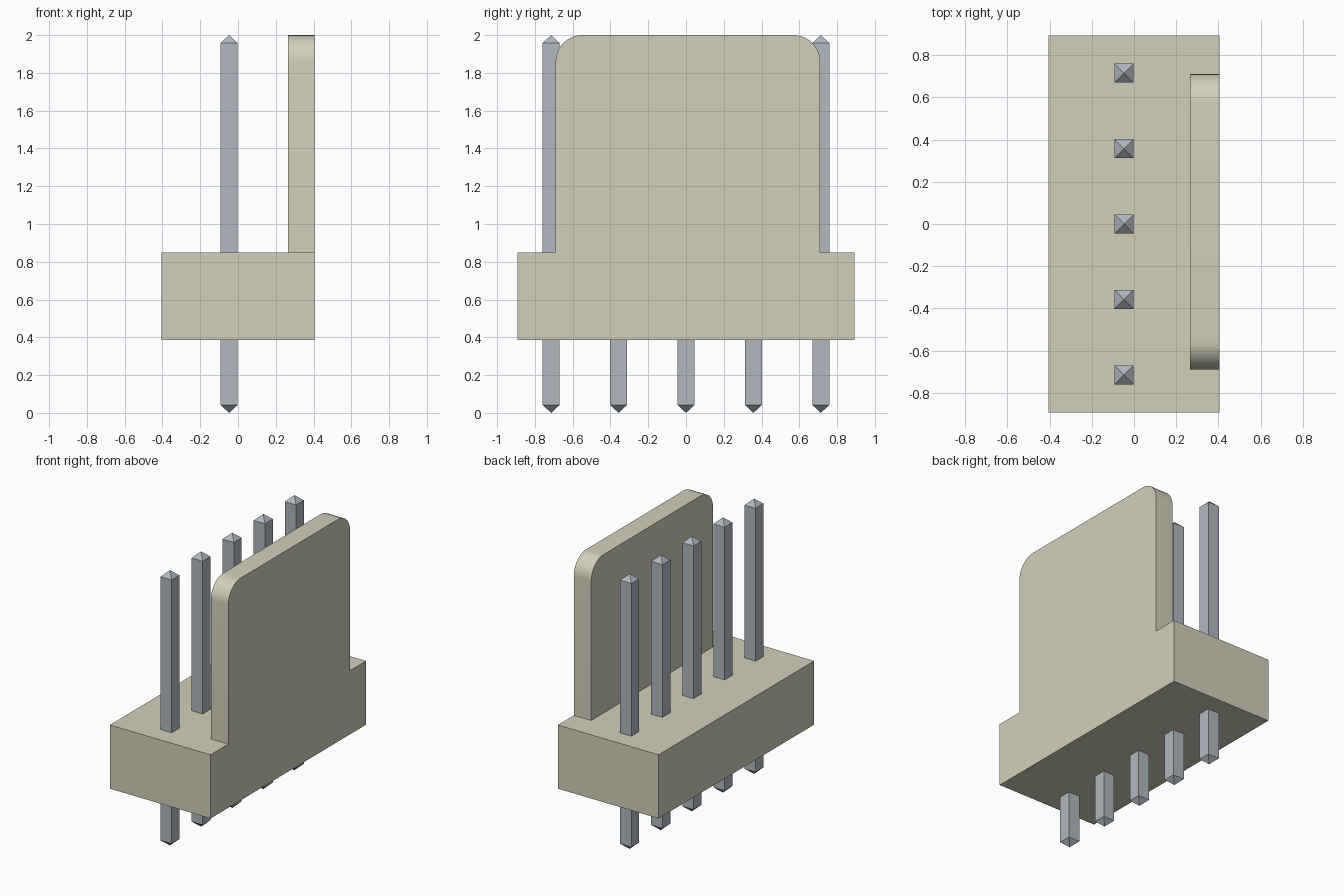
import bpy
import bmesh
import math
from mathutils import Matrix, Vector

if "Cube" in bpy.data.objects:
    bpy.data.objects.remove(bpy.data.objects["Cube"], do_unlink=True)


def make_material(name, rgb):
    mat = bpy.data.materials.new(name)
    mat.use_nodes = True
    mat.diffuse_color = (*rgb, 1)
    mat.node_tree.nodes["Principled BSDF"].inputs["Base Color"].default_value = (*rgb, 1)
    return mat


def add_object(name, mesh, location=(0, 0, 0)):
    obj = bpy.data.objects.new(name, mesh)
    obj.location = location
    bpy.context.collection.objects.link(obj)
    return obj


def mesh_from(bm, name, mat):
    bmesh.ops.recalc_face_normals(bm, faces=bm.faces[:])
    mesh = bpy.data.meshes.new(name)
    bm.to_mesh(mesh)
    bm.free()
    mesh.materials.append(mat)
    return mesh


beige = make_material("beige plastic", (0.64, 0.63, 0.50))
metal = make_material("grey metal", (0.44, 0.48, 0.53))

# Housing dimensions
HALF_X, HALF_Y = 0.405, 0.893
BASE_Z, LEDGE_Z, TOP_Z = 0.385, 0.848, 2.0
WALL_X = 0.265
WALL_Y0, WALL_Y1, RADIUS = -0.69, 0.71, 0.14


def corner(cy, start):
    """Points of a quarter circle at the top of the locking wall."""
    return [(cy + RADIUS * math.cos(start + math.pi / 2 * i / 10),
             TOP_Z - RADIUS + RADIUS * math.sin(start + math.pi / 2 * i / 10))
            for i in range(11)]


# Silhouette of the wall side: wide base with a round-cornered wall above
profile = [(-HALF_Y, BASE_Z), (HALF_Y, BASE_Z), (HALF_Y, LEDGE_Z), (WALL_Y1, LEDGE_Z)]
profile += corner(WALL_Y1 - RADIUS, 0) + corner(WALL_Y0 + RADIUS, math.pi / 2)
profile += [(WALL_Y0, LEDGE_Z), (-HALF_Y, LEDGE_Z)]

bm = bmesh.new()
outer = bm.faces.new([bm.verts.new((HALF_X, y, z)) for y, z in profile])
ret = bmesh.ops.extrude_face_region(bm, geom=[outer], use_keep_orig=True)
inner_verts = [g for g in ret["geom"] if isinstance(g, bmesh.types.BMVert)]
inner = next(g for g in ret["geom"] if isinstance(g, bmesh.types.BMFace))
bmesh.ops.translate(bm, verts=inner_verts, vec=(WALL_X - HALF_X, 0, 0))

# Split the inner face at the ledge and pull its lower part out into the base
shoulders = [v for v in inner_verts
             if abs(v.co.z - LEDGE_Z) < 1e-4 and abs(v.co.y) < HALF_Y - 0.01]
bmesh.utils.face_split(inner, shoulders[0], shoulders[1])
lower = min((f for f in bm.faces if all(abs(v.co.x - WALL_X) < 1e-4 for v in f.verts)),
            key=lambda f: f.calc_center_median().z)
ret = bmesh.ops.extrude_face_region(bm, geom=[lower])
pulled = [g for g in ret["geom"] if isinstance(g, bmesh.types.BMVert)]
bmesh.ops.translate(bm, verts=pulled, vec=(-HALF_X - WALL_X, 0, 0))
bmesh.ops.recalc_face_normals(bm, faces=bm.faces[:])
bmesh.ops.dissolve_limit(bm, angle_limit=math.radians(1),
                         verts=bm.verts[:], edges=bm.edges[:])

housing = add_object("housing", mesh_from(bm, "housing", beige))
bpy.ops.object.select_all(action="DESELECT")
housing.select_set(True)
bpy.context.view_layer.objects.active = housing
bpy.ops.object.shade_smooth_by_angle(angle=math.radians(30))

# Square pin with a pyramid point at each end
PIN_WIDTH, TIP = 0.09, 0.042
bm = bmesh.new()
bmesh.ops.create_cube(bm, size=1, matrix=Matrix.Translation((0, 0, 1))
                      @ Matrix.Diagonal((PIN_WIDTH, PIN_WIDTH, TOP_Z - 2 * TIP, 1)))
ends = [f for f in bm.faces if abs(f.normal.z) > 0.9]
for v in bmesh.ops.poke(bm, faces=ends)["verts"]:
    v.co = Vector((0, 0, TOP_Z if v.co.z > 1 else 0))
pin_mesh = mesh_from(bm, "pin", metal)

# Row of five pins
for i in range(5):
    add_object(f"pin_{i + 1}", pin_mesh, (-0.047, (i - 2) * 0.357, 0))
